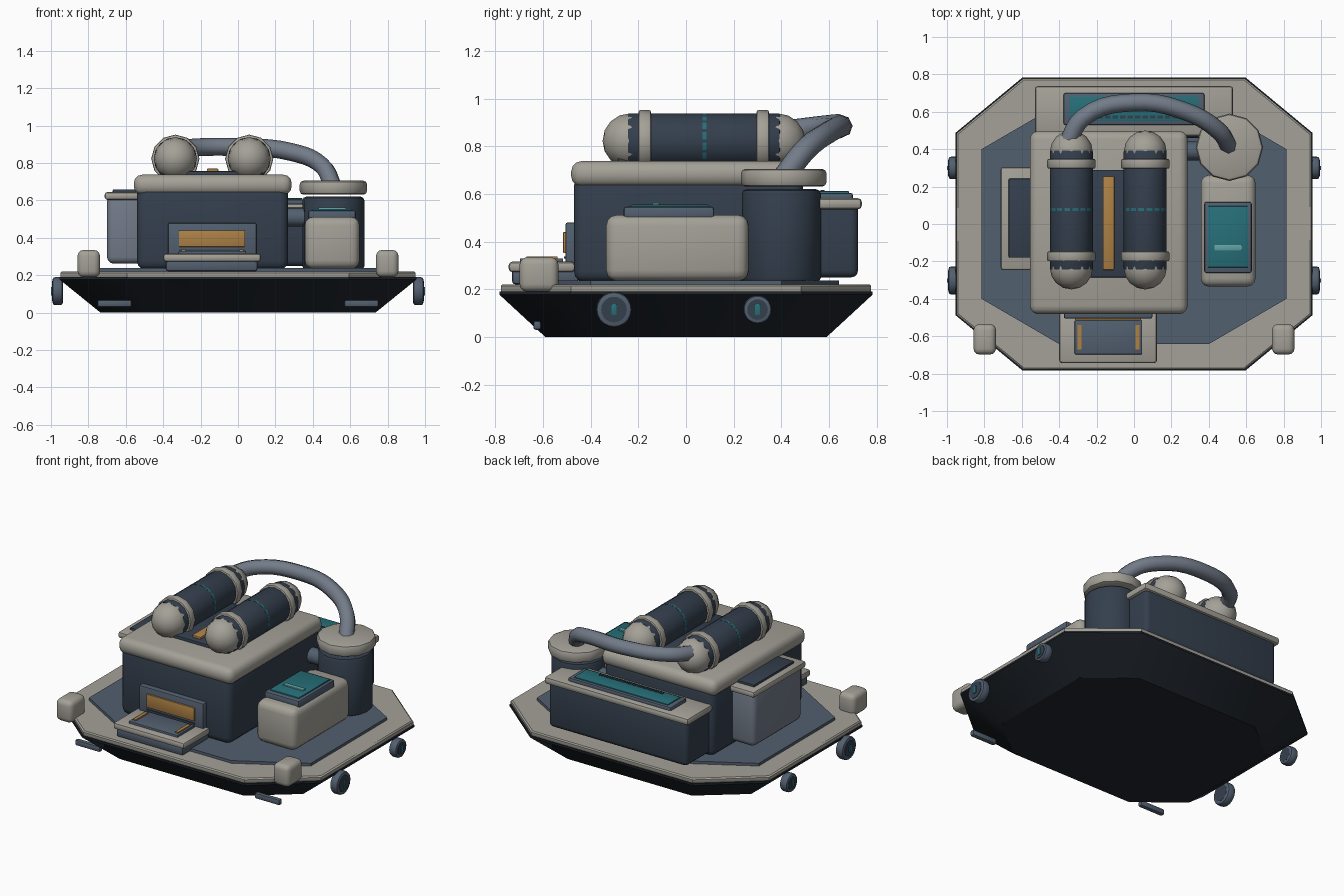
import bpy, bmesh, math
from mathutils import Matrix, Vector

if "Cube" in bpy.data.objects:
    bpy.data.objects.remove(bpy.data.objects["Cube"])

def mat(name, rgb):
    m = bpy.data.materials.new(name)
    m.diffuse_color = (*rgb, 1)
    m.use_nodes = True
    m.node_tree.nodes["Principled BSDF"].inputs["Base Color"].default_value = m.diffuse_color
    return m

LIGHT = mat("warm_grey", (0.37, 0.355, 0.31))
NAVY = mat("navy", (0.034, 0.05, 0.075))
SLATE = mat("slate", (0.085, 0.115, 0.16))
STEEL = mat("steel", (0.17, 0.2, 0.25))
HULL = mat("hull_dark", (0.014, 0.019, 0.026))
TEAL = mat("teal", (0.02, 0.16, 0.19))
PALE = mat("pale_teal", (0.12, 0.36, 0.38))
AMBER = mat("amber", (0.42, 0.22, 0.06))

def finish(name, bm, m, bevel=0, seg=3):
    if bevel:
        edges = [e for e in bm.edges if e.is_manifold and e.calc_face_angle(0) > 1.0]
        bmesh.ops.bevel(bm, geom=edges, offset=bevel, segments=seg, profile=0.5,
                        affect='EDGES', clamp_overlap=True)
    bmesh.ops.recalc_face_normals(bm, faces=bm.faces)
    me = bpy.data.meshes.new(name)
    bm.to_mesh(me)
    bm.free()
    me.materials.append(m)
    ob = bpy.data.objects.new(name, me)
    bpy.context.collection.objects.link(ob)
    return ob

def box(name, x, y, z, m, bevel=0.006, seg=2):
    """Box from (min, max) ranges."""
    bm = bmesh.new()
    bmesh.ops.create_cube(bm, size=1)
    for v in bm.verts:
        v.co = Vector([(r[0] + r[1]) / 2 + c * (r[1] - r[0]) for c, r in zip(v.co, (x, y, z))])
    return finish(name, bm, m, bevel, seg)

AXES = {'X': Matrix.Rotation(math.pi / 2, 4, 'Y'),
        'Y': Matrix.Rotation(math.pi / 2, 4, 'X'), 'Z': Matrix()}

def cyl(name, c, r, depth, m, axis='Z', sides=12, bevel=0, turn=0, seg=2):
    bm = bmesh.new()
    bmesh.ops.create_cone(bm, cap_ends=True, segments=sides, radius1=r, radius2=r, depth=depth,
                          matrix=Matrix.Translation(c) @ AXES[axis] @ Matrix.Rotation(turn, 4, 'Z'))
    return finish(name, bm, m, bevel, seg)

def octagon(name, layers, m):
    """Stack of chamfered rectangles: (half x, half y, chamfer x, chamfer y, z)."""
    bm = bmesh.new()
    rings = []
    for hx, hy, cx, cy, z in layers:
        pts = [(hx, cy), (cx, hy), (-cx, hy), (-hx, cy), (-hx, -cy), (-cx, -hy), (cx, -hy), (hx, -cy)]
        rings.append([bm.verts.new((px, py, z)) for px, py in pts])
    for a, b in zip(rings, rings[1:]):
        for i in range(8):
            j = (i + 1) % 8
            bm.faces.new((a[i], a[j], b[j], b[i]))
    bm.faces.new(rings[0])
    bm.faces.new(rings[-1])
    return finish(name, bm, m)

# Hull, rim and deck
octagon("hull", [(0.735, 0.59, 0.455, 0.365, 0), (0.955, 0.783, 0.597, 0.487, 0.178),
                 (0.955, 0.783, 0.597, 0.487, 0.19)], HULL)
octagon("rim", [(0.945, 0.773, 0.59, 0.48, 0.185), (0.95, 0.777, 0.593, 0.483, 0.195),
                (0.95, 0.777, 0.593, 0.483, 0.213), (0.942, 0.77, 0.588, 0.478, 0.22)], LIGHT)
octagon("deck", [(0.815, 0.642, 0.4, 0.4, 0.21), (0.815, 0.642, 0.4, 0.4, 0.238)], SLATE)

# Main housing with lid
box("main_housing", (-0.54, 0.268), (-0.47, 0.49), (0.23, 0.68), NAVY, 0.045, 3)
box("housing_lid", (-0.557, 0.287), (-0.482, 0.497), (0.63, 0.738), LIGHT, 0.045, 3)
box("lid_panel", (-0.4, 0.13), (-0.285, 0.29), (0.72, 0.757), NAVY)
box("lid_light_strip", (-0.167, -0.105), (-0.245, 0.255), (0.745, 0.77), AMBER)

# Pair of tanks
for side, tx in (("left", -0.335), ("right", 0.06)):
    tz = 0.823
    cyl(f"{side}_tank", (tx, 0.075, tz), 0.115, 0.64, NAVY, 'Y', 16, 0.008)
    cyl(f"{side}_tank_light_ring", (tx, 0.077, tz), 0.116, 0.016, TEAL, 'Y', 16, turn=math.pi / 16)
    for end, by in (("front", -0.173), ("back", 0.322)):
        cyl(f"{side}_tank_{end}_band", (tx, by, tz), 0.129, 0.052, LIGHT, 'Y', 12, 0.008)
    for end, cy in (("front", -0.235), ("back", 0.385)):
        bm = bmesh.new()
        bmesh.ops.create_uvsphere(bm, u_segments=12, v_segments=8, radius=0.115,
                                  matrix=Matrix.Translation((tx, cy, tz)) @ AXES['Y'])
        finish(f"{side}_tank_{end}_cap", bm, LIGHT)

# Canister, its connector and the hose
cyl("canister", (0.51, 0.4, 0.425), 0.166, 0.39, NAVY, sides=16, bevel=0.02)
cyl("canister_cap", (0.51, 0.41, 0.668), 0.18, 0.075, LIGHT, sides=12, bevel=0.02)
cyl("canister_connector", (0.31, 0.39, 0.51), 0.05, 0.2, SLATE, 'X', 12)
cu = bpy.data.curves.new("hose", 'CURVE')
cu.dimensions = '3D'
cu.bevel_depth = 0.048
cu.bevel_resolution = 2
cu.resolution_u = 5
cu.use_fill_caps = True
path = [(-0.365, 0.41, 0.86), (-0.27, 0.57, 0.88), (0.0, 0.65, 0.885),
        (0.28, 0.6, 0.86), (0.45, 0.5, 0.785), (0.51, 0.41, 0.67)]
sp = cu.splines.new('BEZIER')
sp.bezier_points.add(len(path) - 1)
for p, co in zip(sp.bezier_points, path):
    p.co = co
    p.handle_left_type = p.handle_right_type = 'AUTO'
cu.materials.append(STEEL)
bpy.context.collection.objects.link(bpy.data.objects.new("hose", cu))

# Right equipment box with screen
box("right_box", (0.357, 0.65), (-0.335, 0.262), (0.235, 0.512), LIGHT, 0.045, 3)
box("right_screen_frame", (0.375, 0.63), (-0.262, 0.118), (0.49, 0.547), SLATE, 0.012)
box("right_screen", (0.395, 0.61), (-0.232, 0.095), (0.53, 0.555), TEAL, 0.003)
box("right_screen_bar", (0.43, 0.577), (-0.142, -0.112), (0.545, 0.563), PALE, 0.003)

# Left equipment box
box("left_box", (-0.7, -0.5), (-0.225, 0.285), (0.262, 0.63), STEEL, 0.035, 3)
box("left_box_cap", (-0.713, -0.52), (-0.247, 0.305), (0.603, 0.645), LIGHT, 0.015)
box("left_box_panel", (-0.67, -0.53), (-0.18, 0.243), (0.63, 0.659), NAVY)

# Rear console
box("rear_box", (-0.51, 0.51), (0.46, 0.722), (0.25, 0.57), NAVY, 0.03, 3)
box("rear_box_cap", (-0.53, 0.53), (0.47, 0.738), (0.535, 0.583), LIGHT, 0.018)
box("rear_screen_frame", (-0.377, 0.377), (0.53, 0.7), (0.57, 0.605), SLATE, 0.01)
box("rear_screen", (-0.345, 0.345), (0.55, 0.683), (0.59, 0.612), TEAL, 0.003)
for i in range(12):
    box(f"rear_screen_slot_{i + 1}", (-0.235 + i * 0.04, -0.205 + i * 0.04), (0.565, 0.58),
        (0.6, 0.616), NAVY, 0)

# Front display and tray
box("front_display_frame", (-0.375, 0.098), (-0.505, -0.45), (0.28, 0.48), SLATE, 0.008)
box("front_display", (-0.315, 0.037), (-0.515, -0.48), (0.352, 0.44), AMBER, 0.003)
box("front_display_slot", (-0.315, 0.037), (-0.511, -0.48), (0.33, 0.338), NAVY, 0)
box("tray_base", (-0.387, 0.105), (-0.73, -0.45), (0.22, 0.285), SLATE, 0.015)
box("tray", (-0.4, 0.123), (-0.744, -0.465), (0.272, 0.316), LIGHT, 0.016)
box("tray_panel", (-0.317, 0.043), (-0.697, -0.515), (0.3, 0.33), SLATE, 0.005)
for side, x in (("left", -0.292), ("right", 0.018)):
    box(f"tray_{side}_light", (x - 0.011, x + 0.011), (-0.67, -0.54), (0.32, 0.337), AMBER, 0)

# Mirrored bumpers, skids and side thrusters
for side, s in (("left", -1), ("right", 1)):
    def span(a, b):
        return tuple(sorted((s * a, s * b)))
    box(f"{side}_bumper", span(0.738, 0.858), (-0.698, -0.535), (0.19, 0.335), LIGHT, 0.032, 3)
    box(f"{side}_skid", span(0.568, 0.752), (-0.64, -0.608), (0.03, 0.068), SLATE, 0.01)
    for end, y, r in (("front", -0.302, 0.075), ("rear", 0.3, 0.06)):
        name = f"{side}_{end}_thruster"
        cyl(name + "_ring", (s * 0.964, y, 0.115), r, 0.056, SLATE, 'X', 20, 0.014)
        cyl(name + "_core", (s * 0.965, y, 0.115), r * 0.72, 0.06, NAVY, 'X', 20)
        box(name + "_light", span(0.98, 1.0), (y - 0.011, y + 0.011), (0.092, 0.138), TEAL, 0.002)

# Smooth shading with sharp edges kept
for ob in bpy.context.scene.objects:
    ob.select_set(ob.type == 'MESH')
    if ob.type == 'MESH':
        bpy.context.view_layer.objects.active = ob
bpy.ops.object.shade_smooth_by_angle(angle=math.radians(35))
